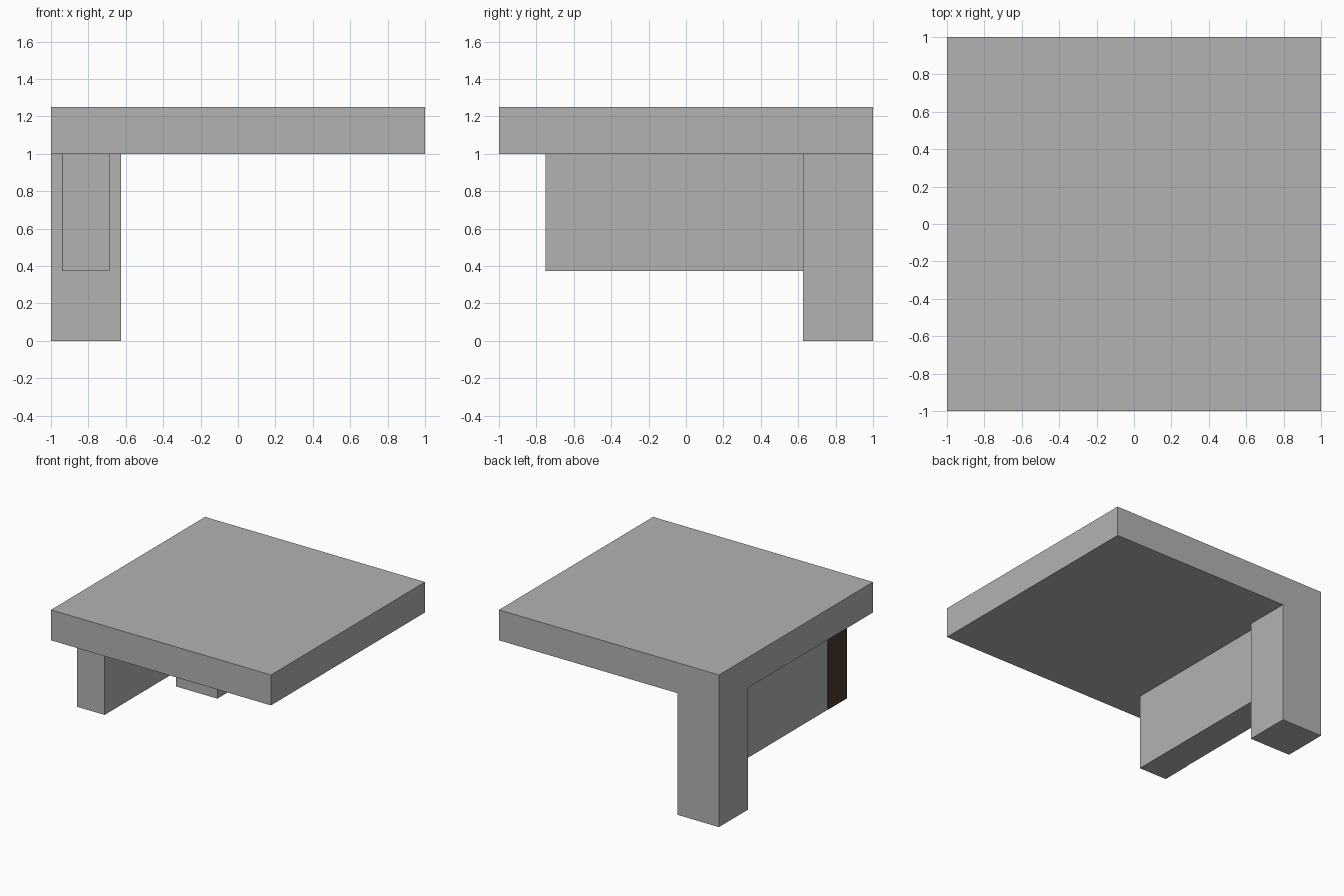
import bpy
import bmesh
from mathutils import Vector

cube = bpy.data.objects.get("Cube")
if cube:
    bpy.data.objects.remove(cube, do_unlink=True)


def make_material(name, rgb):
    mat = bpy.data.materials.new(name)
    mat.use_nodes = True
    mat.diffuse_color = (*rgb, 1)
    mat.node_tree.nodes["Principled BSDF"].inputs["Base Color"].default_value = (*rgb, 1)
    return mat


def box(name, low, high, mat):
    """Axis-aligned box between two corners."""
    low, high = Vector(low), Vector(high)
    bm = bmesh.new()
    bmesh.ops.create_cube(bm, size=1)
    bmesh.ops.scale(bm, vec=high - low, verts=bm.verts)
    mesh = bpy.data.meshes.new(name)
    bm.to_mesh(mesh)
    bm.free()
    mesh.materials.append(mat)
    obj = bpy.data.objects.new(name, mesh)
    obj.location = (low + high) / 2
    bpy.context.collection.objects.link(obj)
    return obj


grey = make_material("grey", (0.45, 0.45, 0.45))
brown = make_material("dark brown", (0.07, 0.045, 0.03))

# Square top slab
box("table_top", (-1, -1, 1), (1, 1, 1.25), grey)

# Single leg flush with the back corner
box("corner_leg", (-1, 0.625, 0), (-0.625, 1, 1), grey)

# Beam hanging under the slab, running forward from the leg
box("side_rail", (-0.9375, -0.75, 0.375), (-0.6875, 0.625, 1), grey)

# Dark panel on the outer side of the rail's front end
box("rail_end_panel", (-0.9405, -0.75, 0.375), (-0.9375, -0.5, 1), brown)
